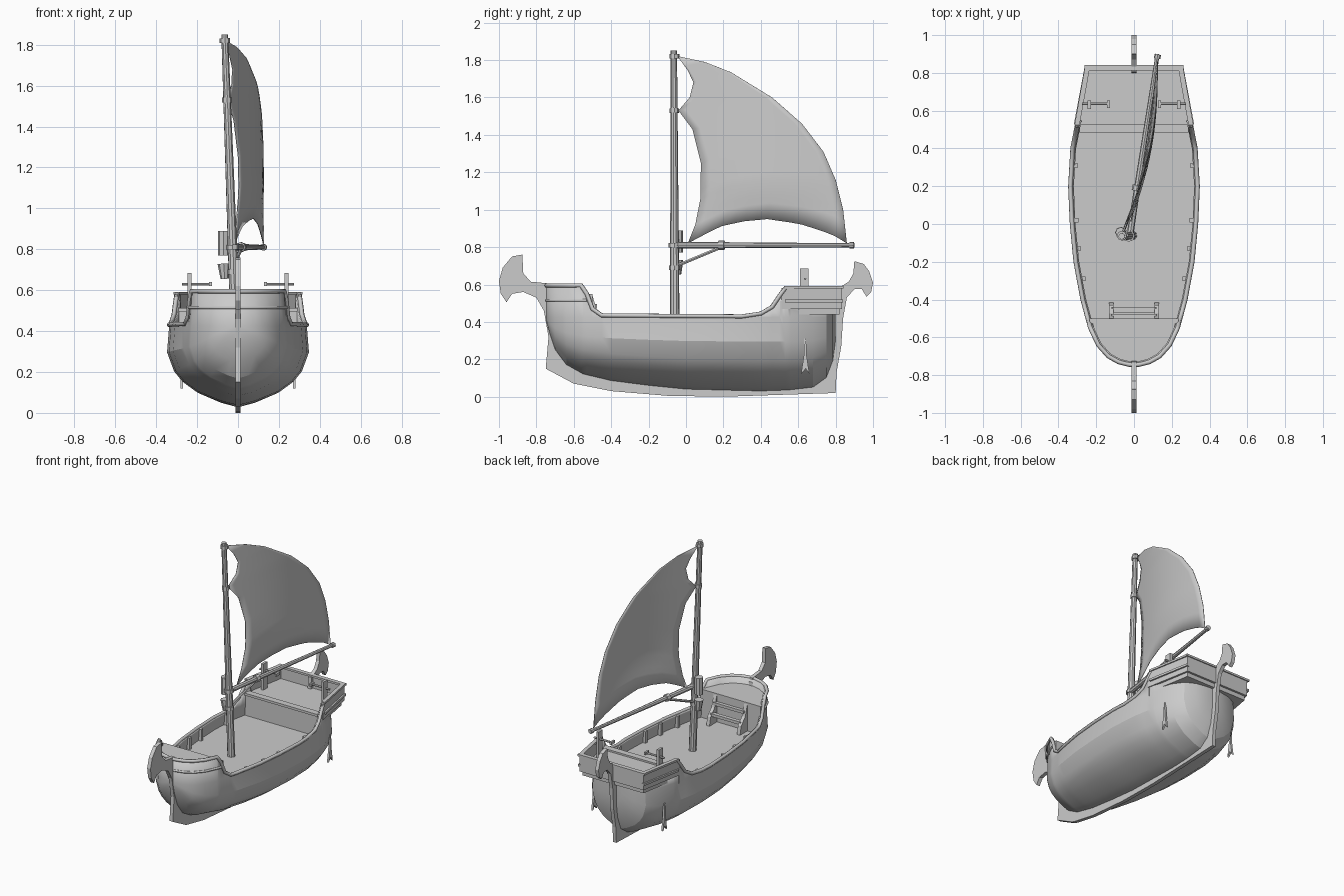
import bpy, bmesh, math
from mathutils import Vector

if "Cube" in bpy.data.objects:
    bpy.data.objects.remove(bpy.data.objects["Cube"])

def make(name, verts, faces, smooth=None, fix=True):
    me = bpy.data.meshes.new(name)
    me.from_pydata(verts, [], faces)
    if fix:
        bm = bmesh.new()
        bm.from_mesh(me)
        bmesh.ops.recalc_face_normals(bm, faces=bm.faces)
        bm.to_mesh(me)
        bm.free()
    ob = bpy.data.objects.new(name, me)
    bpy.context.collection.objects.link(ob)
    if smooth:
        bpy.context.view_layer.objects.active = ob
        ob.select_set(True)
        bpy.ops.object.shade_smooth_by_angle(angle=math.radians(smooth))
        ob.select_set(False)
    return ob

def prism(name, a, b):
    n = len(a)
    f = [tuple(range(n)), tuple(range(2 * n - 1, n - 1, -1))]
    f += [(i, (i + 1) % n, n + (i + 1) % n, n + i) for i in range(n)]
    return make(name, a + b, f)

def slab(name, xy, z0, z1):
    return prism(name, [(x, y, z0) for x, y in xy], [(x, y, z1) for x, y in xy])

def side_plate(name, yz, x, t):
    return prism(name, [(x - t / 2, y, z) for y, z in yz], [(x + t / 2, y, z) for y, z in yz])

def box(name, x0, x1, y0, y1, z0, z1):
    return slab(name, [(x0, y0), (x1, y0), (x1, y1), (x0, y1)], z0, z1)

def rod(name, p, q, r0, r1=None, n=8):
    r1 = r0 if r1 is None else r1
    p, q = Vector(p), Vector(q)
    rot = (q - p).to_track_quat('Z', 'Y')
    ring = [Vector((math.cos(2 * math.pi * i / n), math.sin(2 * math.pi * i / n), 0)) for i in range(n)]
    ob = prism(name, [tuple(p + rot @ (v * r0)) for v in ring], [tuple(q + rot @ (v * r1)) for v in ring])
    return ob

def interp(table, t):
    if t <= table[0][0]:
        return table[0][1:]
    for a, b in zip(table, table[1:]):
        if t <= b[0]:
            k = (t - a[0]) / (b[0] - a[0])
            return tuple(u + (v - u) * k for u, v in zip(a[1:], b[1:]))
    return table[-1][1:]

# Hull: y, half width, bottom height
STATIONS = [(-.745, .025, .40), (-.73, .085, .34), (-.70, .14, .25), (-.64, .195, .17), (-.55, .238, .12),
            (-.4, .28, .085), (-.2, .318, .06), (0, .338, .04), (.2, .347, .035), (.4, .335, .03),
            (.55, .305, .035), (.68, .262, .05), (.75, .21, .10), (.785, .14, .19), (.80, .05, .30)]
SHEER = [(-.56, .595), (-.53, .55), (-.5, .47), (-.45, .435), (.3, .43), (.4, .445), (.46, .48), (.5, .54), (.53, .58), (.56, .47)]
SECTION = [(1, .97), (.67, 1), (.43, .9), (.3, .78), (.17, .58), (.05, .25), (0, .03)]
ys = sorted({s[0] for s in STATIONS} | {s[0] for s in SHEER} | {-.3, -.1, .1})
verts, faces = [], []
for y in ys:
    w, zb = interp(STATIONS, y)
    zt = interp(SHEER, y)[0]
    half = [(.97 * w, zt)] + [(f * w, zb + (.425 - zb) * h) for h, f in SECTION]
    verts += [(x, y, z) for x, z in half] + [(-x, y, z) for x, z in reversed(half)]
n = 2 * (len(SECTION) + 1)
for i in range(len(ys) - 1):
    for j in range(n - 1):
        a = i * n + j
        faces.append((a, a + 1, a + n + 1, a + n))
faces.append(tuple(range(n - 1, -1, -1)))
faces.append(tuple(range((len(ys) - 1) * n, len(ys) * n)))
hull = make("hull", verts, faces, 22, fix=False)
m = hull.modifiers.new("thickness", 'SOLIDIFY')
m.thickness, m.offset = .018, -1

def outline(lo, hi, grow=0.0):
    pts = [(interp(STATIONS, y)[0] * .97 + grow, y) for y in ys if lo <= y <= hi]
    return [(-x, y) for x, y in reversed(pts)] + pts

# Decks and bulkheads
slab("main_deck", outline(-.70, .5, -.008), .33, .35)
slab("fore_deck", outline(-.73, -.5, -.008), .53, .55)
box("fore_bulkhead", -.235, .235, -.515, -.5, .34, .55)
box("aft_bulkhead", -.305, .305, .495, .515, .34, .50)
box("aft_beam", -.305, .305, .485, .53, .495, .512)

# Gunwale rail and bow moulding
def rail(name, pts, r):
    cu = bpy.data.curves.new(name, 'CURVE')
    cu.dimensions = '3D'
    cu.bevel_depth, cu.bevel_resolution, cu.use_fill_caps = r, 1, True
    sp = cu.splines.new('POLY')
    sp.points.add(len(pts) - 1)
    for p, c in zip(sp.points, pts):
        p.co = (*c, 1)
    ob = bpy.data.objects.new(name, cu)
    bpy.context.collection.objects.link(ob)

rail("gunwale", [(x, y, interp(SHEER, y)[0]) for x, y in outline(-1, .53)], .012)
rail("bow_moulding", [(x, y, .515) for x, y in outline(-1, -.52, .002)], .008)

# Keel with stem, stern post and crescent end ornaments
side_plate("keel", [(-.75, .15), (-.6, .07), (-.4, .03), (-.1, .005), (.2, 0), (.5, .01), (.80, .02), (.805, .13), (.83, .27),
    (.84, .42), (.86, .53), (.90, .575), (.94, .575), (.965, .535), (.99, .56), (1, .61), (.98, .67), (.95, .71), (.90, .725),
    (.895, .66), (.87, .615), (.83, .59), (.805, .58), (.79, .35), (.74, .14), (.6, .07), (0, .07), (-.4, .11), (-.62, .2),
    (-.70, .33), (-.715, .45), (-.73, .605), (-.83, .615), (-.87, .66), (-.875, .76), (-.93, .75), (-.98, .69), (-1, .62),
    (-.99, .55), (-.96, .505), (-.93, .55), (-.87, .56), (-.80, .53), (-.76, .46), (-.735, .32)], 0, .026)

# Stern castle
slab("castle_base", [(-.295, .51), (.295, .51), (.24, .82), (-.24, .82)], .44, .475)
slab("castle_floor", [(-.31, .51), (.31, .51), (.25, .835), (-.25, .835)], .47, .50)
box("castle_back_wall", -.25, .25, .82, .835, .49, .58)
box("castle_back_rail", -.262, .262, .812, .842, .578, .592)
for s in (1, -1):
    slab("castle_side_wall", [(s * .295, .51), (s * .31, .51), (s * .25, .835), (s * .235, .835)], .49, .58)
    slab("castle_side_rail", [(s * .288, .525), (s * .315, .525), (s * .258, .842), (s * .231, .842)], .578, .592)
    slab("castle_band", [(s * .30, .53), (s * .318, .53), (s * .26, .84), (s * .242, .84)], .505, .52)
    # Steering posts, tillers and blades
    box("steering_post", s * .228, s * .246, .61, .655, .50, .685)
    rod("tiller", (s * .135, .637, .63), (s * .275, .637, .63), .007, n=6)
    box("tiller_grip", s * .128, s * .142, .615, .655, .62, .64)
    side_plate("steering_blade", [(.632, .31), (.642, .31), (.645, .22), (.66, .12), (.64, .15), (.615, .12), (.63, .22)], s * .275, .014)
    # Bulwark ribs
    for y in (.31, .02, -.13, -.29):
        x = interp(STATIONS, y)[0] * .97 - .02
        box("rib", s * (x - .014), s * (x + .01), y - .011, y + .011, .345, .432)
    # Fore rack uprights
    side_plate("rack_upright", [(-.52, .345), (-.415, .345), (-.43, .41), (-.475, .46), (-.50, .54), (-.52, .54)], s * .12, .025)
for y, z in ((-.455, .41), (-.49, .475)):
    box("rack_bar", -.12, .12, y - .014, y + .014, z, z + .02)

# Mast and fittings
def mast_x(z):
    return -.01 - .055 * (z - .35) / 1.5
rod("mast", (mast_x(.35), -.06, .34), (mast_x(1.85), -.065, 1.85), .026, .017, 10)
for z, r in ((1.82, .026), (1.53, .025), (.81, .032), (.69, .03)):
    rod("mast_ring", (mast_x(z), -.062, z - .012), (mast_x(z + .02), -.062, z + .012), r)
rod("mast_block", (-.07, -.045, .77), (-.07, -.045, .89), .028)
rod("mast_bucket", (-.065, -.045, .655), (-.07, -.045, .73), .02, .03)

# Boom and brace
rod("boom", (-.02, -.05, .81), (.125, .9, .81), .018, .011)
rod("boom_tip", (.122, .875, .81), (.126, .897, .81), .017)
rod("boom_collar", (.012, .175, .81), (.018, .205, .81), .025)
rod("boom_brace", (-.025, -.05, .70), (.013, .19, .80), .009, n=6)

# Sail: luff, leech and foot edges in (t, y, z)
LUFF = [(0, .01, .82), (.1, .05, .92), (.25, .078, 1.06), (.45, .08, 1.25), (.6, .035, 1.43), (.7, -.04, 1.53),
        (.78, .02, 1.60), (.86, .04, 1.68), (.93, .01, 1.745), (1, -.045, 1.82)]
LEECH = [(0, .86, .82), (.15, .84, 1.0), (.3, .80, 1.16), (.45, .735, 1.31), (.6, .62, 1.46), (.75, .46, 1.60),
         (.88, .24, 1.735), (.95, .10, 1.79), (1, -.04, 1.82)]
FOOT = [(0, 0), (.2, .09), (.35, .118), (.5, .13), (.7, .105), (.85, .065), (.95, .03), (1, 0)]
ts = sorted({a[0] for a in LUFF} | {a[0] for a in LEECH})
U = 14
sv, sf = [], []
for t in ts:
    (y0, z0), (y1, z1) = interp(LUFF, t), interp(LEECH, t)
    for i in range(U + 1):
        u = i / U
        y = y0 + (y1 - y0) * u
        z = z0 + (z1 - z0) * u + interp(FOOT, u)[0] * (1 - t) ** 2
        k = max(0, (y + .045) / .905)
        x = mast_x(z) + (.125 - mast_x(z)) * k + .05 * math.sin(math.pi * k) * min(1, (z - .8) * 3)
        sv.append((x, y, z))
for r in range(len(ts) - 1):
    for i in range(U):
        a = r * (U + 1) + i
        sf.append((a, a + 1, a + U + 2, a + U + 1))
sail = make("sail", sv, sf, 60)
m = sail.modifiers.new("thickness", 'SOLIDIFY')
m.thickness, m.offset = .004, 0
